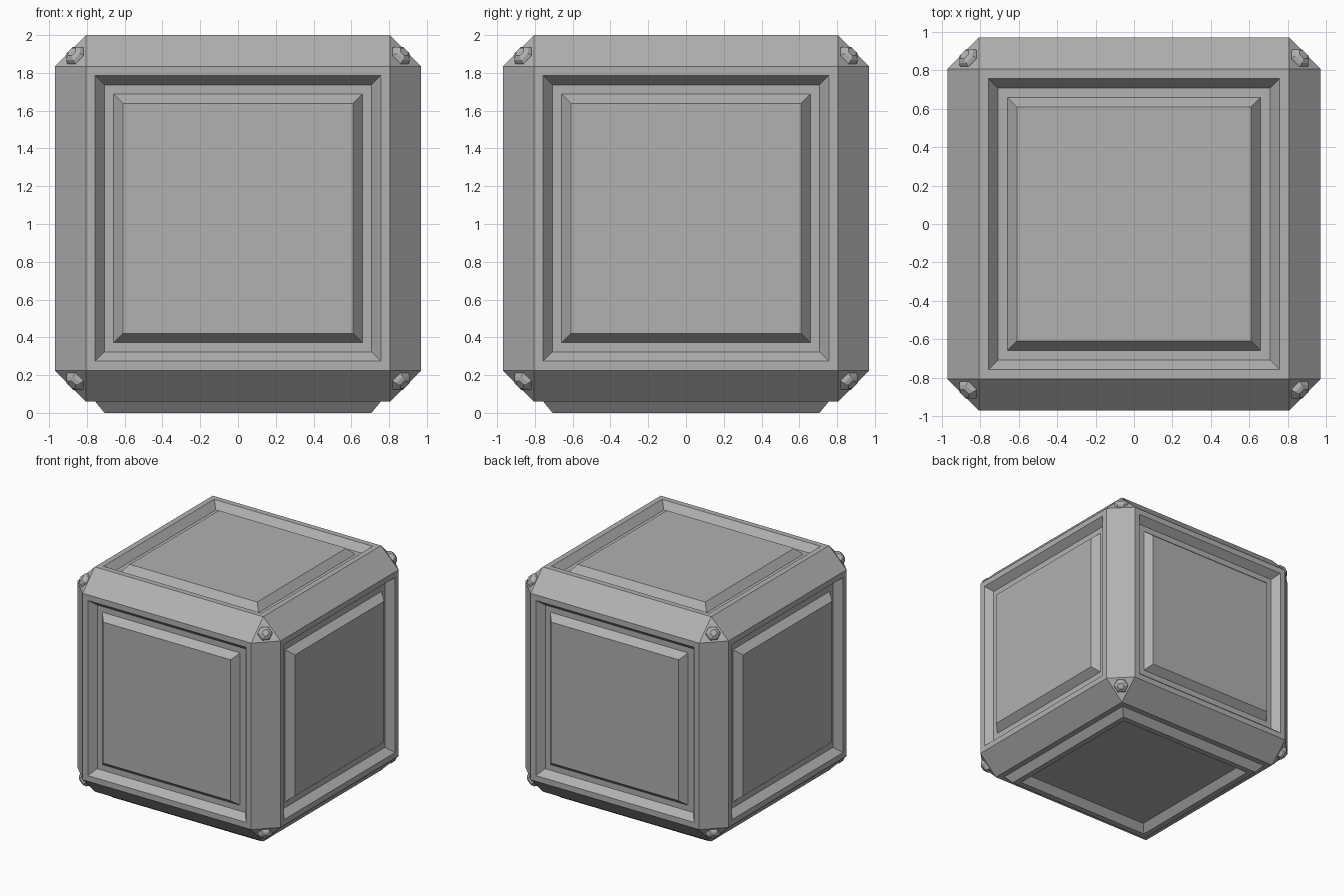
import bpy, bmesh, math
from mathutils import Vector, Matrix

if "Cube" in bpy.data.objects:
    bpy.data.objects.remove(bpy.data.objects["Cube"])

HALF, CHAMFER, STEP, DEPTH = 0.97, 0.165, 0.049, 0.06
CENTRE = Vector((0, 0, HALF + DEPTH))

# Dark grey used on every part
grey = bpy.data.materials.new("dark_grey")
grey.diffuse_color = (0.44, 0.44, 0.44, 1)
grey.use_nodes = True
grey.node_tree.nodes["Principled BSDF"].inputs["Base Color"].default_value = grey.diffuse_color


def add_object(name, bm):
    bmesh.ops.recalc_face_normals(bm, faces=bm.faces[:])
    mesh = bpy.data.meshes.new(name)
    bm.to_mesh(mesh)
    bm.free()
    mesh.materials.append(grey)
    obj = bpy.data.objects.new(name, mesh)
    obj.location = CENTRE
    bpy.context.collection.objects.link(obj)
    return obj


# Crate body: chamfered cube with a grooved panel on each face
bm = bmesh.new()
bmesh.ops.create_cube(bm, size=2 * HALF)
bmesh.ops.bevel(bm, geom=bm.edges[:], offset=CHAMFER, segments=1,
                profile=0.5, affect='EDGES')
bm.normal_update()
panels = [f for f in bm.faces if max(abs(c) for c in f.normal) > 0.99]
for face in panels:
    # the underside has a raised ridge instead of a groove
    d = DEPTH if face.normal.z < -0.9 else -DEPTH
    for depth in (0, d, 0, -d):
        bmesh.ops.inset_individual(bm, faces=[face], thickness=STEP,
                                   depth=depth, use_even_offset=True)
add_object("crate_body", bm)

# Corner studs: six-sided stepped domes on the corner facets
PROFILE = [(0.06, -0.01), (0.06, 0.004), (0.05, 0.022), (0.028, 0.036)]
c = (HALF + 2 * (HALF - CHAMFER)) / 3
SIDES = 6
for i in range(8):
    signs = Vector((1 if i & 1 else -1, 1 if i & 2 else -1, 1 if i & 4 else -1))
    bm = bmesh.new()
    rings = [[bm.verts.new((r * math.cos(2 * math.pi * k / SIDES),
                            r * math.sin(2 * math.pi * k / SIDES), h))
              for k in range(SIDES)] for r, h in PROFILE]
    for a, b in zip(rings, rings[1:]):
        for k in range(SIDES):
            n = (k + 1) % SIDES
            bm.faces.new((a[k], a[n], b[n], b[k]))
    bm.faces.new(rings[-1])
    bm.faces.new(rings[0][::-1])
    rot = signs.to_track_quat('Z', 'Y').to_matrix().to_4x4()
    bm.transform(Matrix.Translation(signs * c) @ rot)
    add_object(f"corner_stud_{i + 1}", bm)
